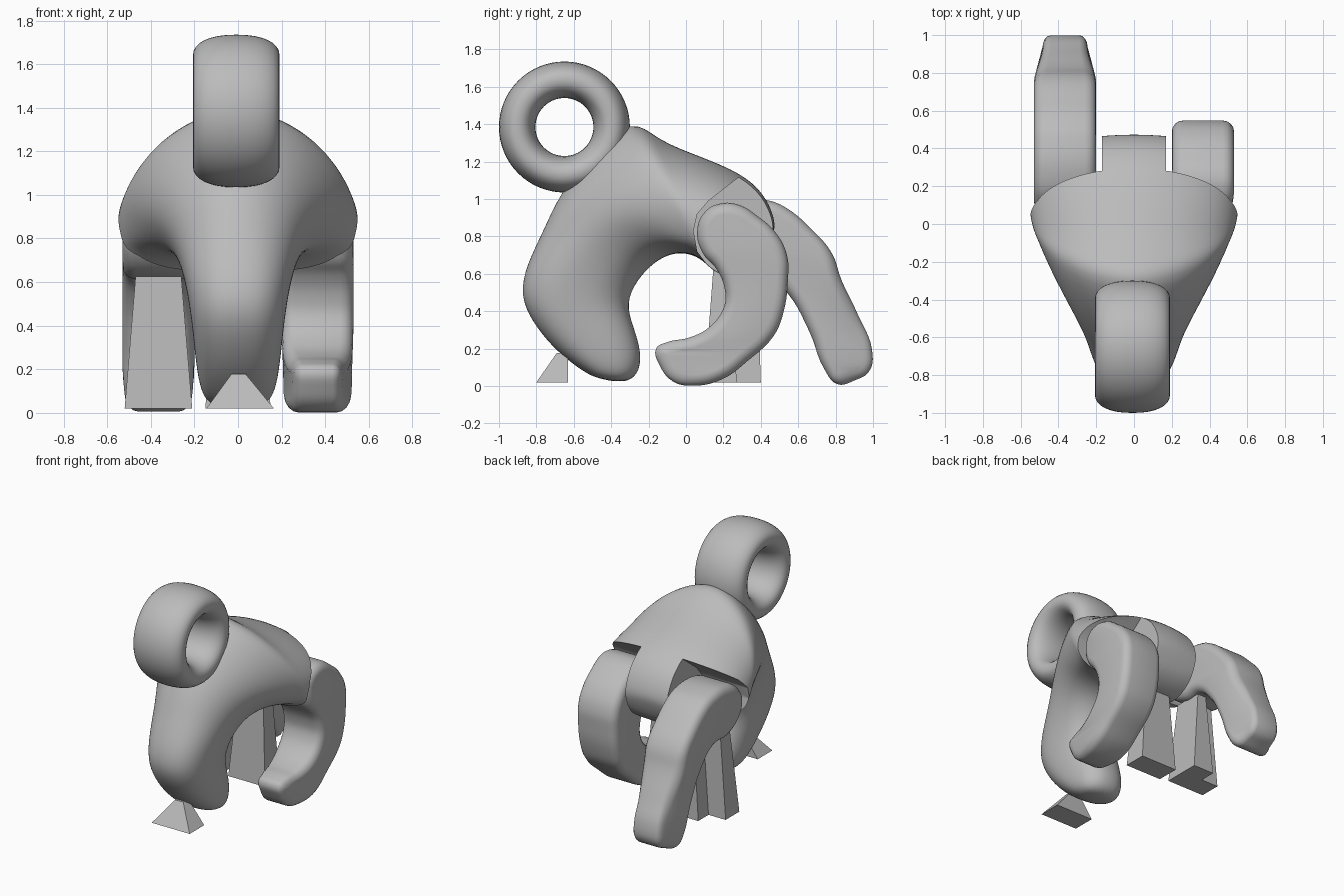
import bpy, bmesh, math
from mathutils import Vector

old = bpy.data.objects.get("Cube")
if old:
    bpy.data.objects.remove(old, do_unlink=True)

grey = bpy.data.materials.new("plain grey")
grey.use_nodes = True
grey.diffuse_color = (0.5, 0.5, 0.5, 1)
grey.node_tree.nodes["Principled BSDF"].inputs["Base Color"].default_value = (0.5, 0.5, 0.5, 1)


def add_object(name, bm):
    bmesh.ops.recalc_face_normals(bm, faces=bm.faces)
    mesh = bpy.data.meshes.new(name)
    bm.to_mesh(mesh)
    bm.free()
    mesh.materials.append(grey)
    obj = bpy.data.objects.new(name, mesh)
    bpy.context.collection.objects.link(obj)
    return obj


def smooth(obj, degrees=40):
    bpy.ops.object.select_all(action='DESELECT')
    obj.select_set(True)
    bpy.context.view_layer.objects.active = obj
    bpy.ops.object.shade_smooth_by_angle(angle=math.radians(degrees))


def apply_modifiers(obj):
    deps = bpy.context.evaluated_depsgraph_get()
    mesh = bpy.data.meshes.new_from_object(obj.evaluated_get(deps))
    obj.modifiers.clear()
    obj.data = mesh


def power(value, exponent):
    return math.copysign(abs(value) ** exponent, value)


def bridge(bm, loops, closed=False):
    count = len(loops[0])
    pairs = list(zip(loops, loops[1:]))
    if closed:
        pairs.append((loops[-1], loops[0]))
    for a, b in pairs:
        for i in range(count):
            j = (i + 1) % count
            bm.faces.new((a[i], a[j], b[j], b[i]))


def prism(name, low, high, z0, z1):
    """Tapered block; low and high are (x0, x1, y0, y1)."""
    bm = bmesh.new()
    loops = []
    for (x0, x1, y0, y1), z in ((low, z0), (high, z1)):
        loops.append([bm.verts.new((x, y, z)) for x, y in
                      ((x0, y0), (x1, y0), (x1, y1), (x0, y1))])
    bridge(bm, loops)
    for loop in loops:
        bm.faces.new(loop)
    return add_object(name, bm)


# Body: sections from the foot, up the trunk and back along the torso.
# Each is front/top point (y, z), back/under point (y, z), half width,
# squareness of its front/top and back/under halves, and where along the
# section (from the under point) it is widest.
SECTIONS = [
    ((-.48, .04), (-.33, .015), .11, 2.3, 2.3, .5),
    ((-.57, .09), (-.25, .06), .165, 2.3, 2.3, .5),
    ((-.71, .20), (-.235, .18), .19, 2.4, 2.4, .5),
    ((-.83, .35), (-.28, .32), .205, 2.5, 2.4, .5),
    ((-.89, .49), (-.32, .44), .22, 2.5, 2.4, .5),
    ((-.855, .65), (-.26, .57), .245, 2.4, 2.4, .5),
    ((-.765, .83), (-.16, .67), .285, 2.2, 2.5, .47),
    ((-.68, 1.03), (-.07, .71), .36, 2, 3, .4),
    ((-.51, 1.25), (.00, .71), .465, 1.85, 3.6, .33),
    ((-.285, 1.45), (.06, .69), .525, 1.75, 4, .32),
    ((-.16, 1.32), (.10, .66), .55, 1.85, 3.8, .36),
    ((.08, 1.23), (.14, .62), .56, 1.95, 3.4, .42),
    ((.30, 1.14), (.19, .59), .55, 1.95, 2.8, .47),
    ((.42, 1.03), (.27, .59), .50, 1.9, 2.4, .5),
    ((.475, .90), (.37, .64), .38, 1.9, 2.2, .5),
    ((.475, .83), (.43, .71), .20, 1.9, 2, .5),
]
bm = bmesh.new()
loops = []
SIDES = 24
for top, under, half, square_top, square_under, widest in SECTIONS:
    top, under = Vector((0, *top)), Vector((0, *under))
    mid = under.lerp(top, widest)
    loop = []
    for i in range(SIDES):
        a = math.tau * i / SIDES
        upper = math.sin(a) > 0
        end, square = (top, square_top) if upper else (under, square_under)
        p = mid.lerp(end, abs(math.sin(a)) ** (2 / square))
        p.x = half * power(math.cos(a), 2 / square)
        loop.append(bm.verts.new(p))
    loops.append(loop)
bridge(bm, loops)
bm.faces.new(loops[0])
bm.faces.new(loops[-1])
body = add_object("body", bm)
body.modifiers.new("round", 'SUBSURF').levels = 2

# Hip slots cut from the rear corners, leaving a tongue between them
SLOT = [(.30, 1.13), (.12, .99), (.06, .92), (.04, .83), (.06, .72),
        (.12, .64), (.20, .50), (.90, .45), (.90, 1.45), (.60, 1.37)]
cutters = []
for side in (-1, 1):
    bm = bmesh.new()
    loops = [[bm.verts.new((side * x, y, z)) for y, z in SLOT] for x in (.17, .80)]
    bridge(bm, loops)
    for loop in loops:
        bm.faces.new(loop)
    cutter = add_object("hip_slot_cutter", bm)
    cutter.hide_render = True
    cut = body.modifiers.new("hip slot", 'BOOLEAN')
    cut.operation, cut.solver, cut.object = 'DIFFERENCE', 'EXACT', cutter
    cutters.append(cutter)
apply_modifiers(body)
for cutter in cutters:
    bpy.data.objects.remove(cutter, do_unlink=True)
smooth(body, 35)

# Ring head: a rounded band turned around the x axis
bm = bmesh.new()
loops = []
for i in range(64):
    turn = math.tau * i / 64
    loop = []
    for j in range(32):
        a = math.tau * j / 32
        r = .2525 + .0975 * power(math.sin(a), .88)
        loop.append(bm.verts.new((-.008 + .199 * power(math.cos(a), .88),
                                  -.65 + r * math.cos(turn),
                                  1.385 + r * math.sin(turn))))
    loops.append(loop)
bridge(bm, loops, closed=True)
smooth(add_object("ring_head", bm), 60)


def leg(name, outline, x_mid, taper):
    """Side outline thickened across x with rounded rims, narrowed at the foot."""
    curve = bpy.data.curves.new(name, 'CURVE')
    curve.dimensions, curve.fill_mode = '2D', 'BOTH'
    curve.resolution_u = 5
    rim = .06
    curve.extrude, curve.bevel_depth = .165 - rim, rim
    curve.offset, curve.bevel_resolution = -rim, 3
    spline = curve.splines.new('BEZIER')
    spline.bezier_points.add(len(outline) - 1)
    spline.use_cyclic_u = True
    for point, (y, z) in zip(spline.bezier_points, outline):
        point.co = (y, z, 0)
        point.handle_left_type = point.handle_right_type = 'AUTO'
    helper = bpy.data.objects.new(name + "_outline", curve)
    bpy.context.collection.objects.link(helper)
    deps = bpy.context.evaluated_depsgraph_get()
    mesh = bpy.data.meshes.new_from_object(helper.evaluated_get(deps))
    bpy.data.objects.remove(helper, do_unlink=True)
    bm = bmesh.new()
    bm.from_mesh(mesh)
    for v in bm.verts:
        y, z, x = v.co
        v.co = (x_mid + x * taper(y, z), y, z)
    bmesh.ops.remove_doubles(bm, verts=bm.verts, dist=.0005)
    smooth(add_object(name, bm))


def ramp(value, start, end, narrow):
    t = min(1, max(0, (value - start) / (end - start)))
    return 1 - (1 - narrow) * t * t * (3 - 2 * t)


# Left rear leg, curled forward
leg("left_rear_leg",
    [(.06, .83), (.10, .93), (.18, .975), (.28, .97), (.38, .91), (.48, .82),
     (.54, .70), (.545, .57), (.52, .39), (.47, .27), (.33, .135), (.19, .035),
     (.03, .002), (-.07, .025), (-.14, .11), (-.16, .20), (-.10, .235),
     (.02, .26), (.13, .32), (.205, .43), (.205, .53), (.16, .63), (.09, .71)],
    .365, lambda y, z: ramp(y, .20, -.18, .68) * ramp(z, .45, .1, .95))

# Right rear leg, stretched backward
leg("right_rear_leg",
    [(.06, .83), (.12, .94), (.25, 1.0), (.45, .99), (.54, .95), (.67, .84),
     (.78, .71), (.83, .57), (.92, .38), (.995, .19), (.98, .08), (.90, .03),
     (.81, .01), (.74, .09), (.66, .29), (.54, .50), (.41, .61), (.25, .62),
     (.11, .70)],
    -.365, lambda y, z: ramp(y, .74, .95, .72))

# Supports under the body
prism("front_support", (-.145, .165, -.80, -.63), (-.03, .035, -.69, -.63), .02, .178)
prism("middle_support", (-.15, .15, .10, .27), (-.10, .10, .15, .25), .02, .68)
prism("right_support_inner", (-.38, -.21, .12, .40), (-.33, -.26, .16, .38), .02, .625)
prism("right_support_outer", (-.52, -.37, .12, .28), (-.47, -.32, .16, .27), .02, .625)
